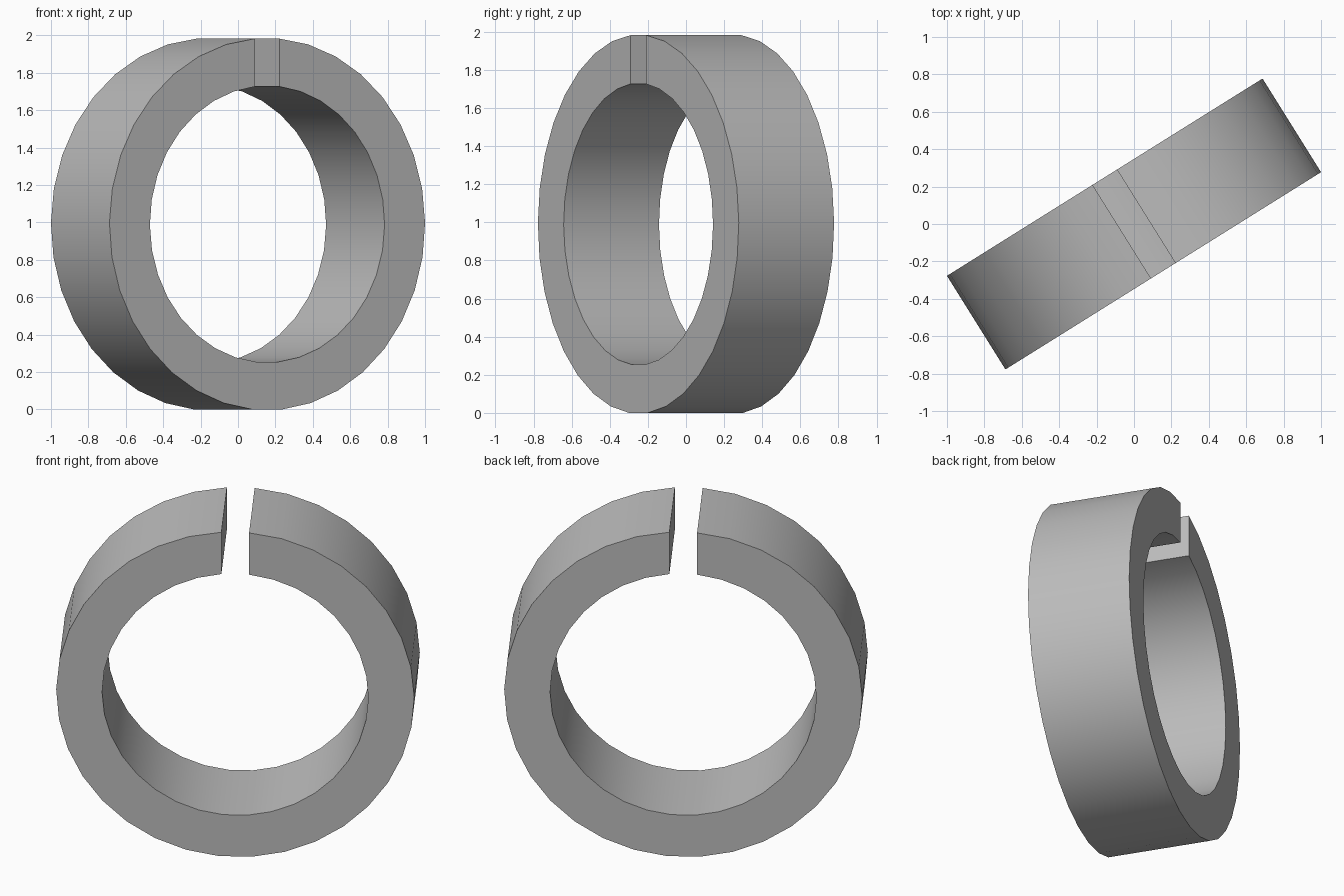
import bpy, bmesh, math
from mathutils import Matrix

cube = bpy.data.objects.get("Cube")
if cube:
    bpy.data.objects.remove(cube, do_unlink=True)

OUTER, INNER = 0.995, 0.74
DEPTH, GAP = 0.59, 0.154
SEGMENTS = 33
TURN = math.radians(32)

steel = bpy.data.materials.new("plain_grey")
steel.use_nodes = True
grey = (0.5, 0.5, 0.5, 1)
steel.diffuse_color = grey
steel.node_tree.nodes["Principled BSDF"].inputs["Base Color"].default_value = grey


def arc(bm, radius, y):
    """Open arc that starts and ends at the parallel walls of the top slot."""
    start = math.asin(GAP / 2 / radius)
    step = (2 * math.pi - 2 * start) / SEGMENTS
    angles = [start + i * step for i in range(SEGMENTS + 1)]
    return [bm.verts.new((radius * math.sin(a), y, radius * math.cos(a))) for a in angles]


# Rectangular section swept round the open ring
bm = bmesh.new()
front, back = -DEPTH / 2, DEPTH / 2
loops = [arc(bm, r, y) for r, y in
         ((OUTER, front), (OUTER, back), (INNER, back), (INNER, front))]
for k in range(4):
    a, b = loops[k], loops[(k + 1) % 4]
    for i in range(SEGMENTS):
        bm.faces.new((a[i], a[i + 1], b[i + 1], b[i]))

# Flat slot walls
for end in (0, -1):
    bm.faces.new([loop[end] for loop in loops])
bmesh.ops.recalc_face_normals(bm, faces=bm.faces)

# Turn the ring about the vertical and rest it on the ground
bmesh.ops.rotate(bm, verts=bm.verts, cent=(0, 0, 0), matrix=Matrix.Rotation(TURN, 3, 'Z'))
bmesh.ops.translate(bm, verts=bm.verts, vec=(0, 0, -min(v.co.z for v in bm.verts)))

mesh = bpy.data.meshes.new("split_ring")
bm.to_mesh(mesh)
bm.free()
mesh.materials.append(steel)
ring = bpy.data.objects.new("split_ring", mesh)
bpy.context.collection.objects.link(ring)
bpy.context.view_layer.objects.active = ring
ring.select_set(True)
bpy.ops.object.shade_smooth_by_angle(angle=math.radians(30))
